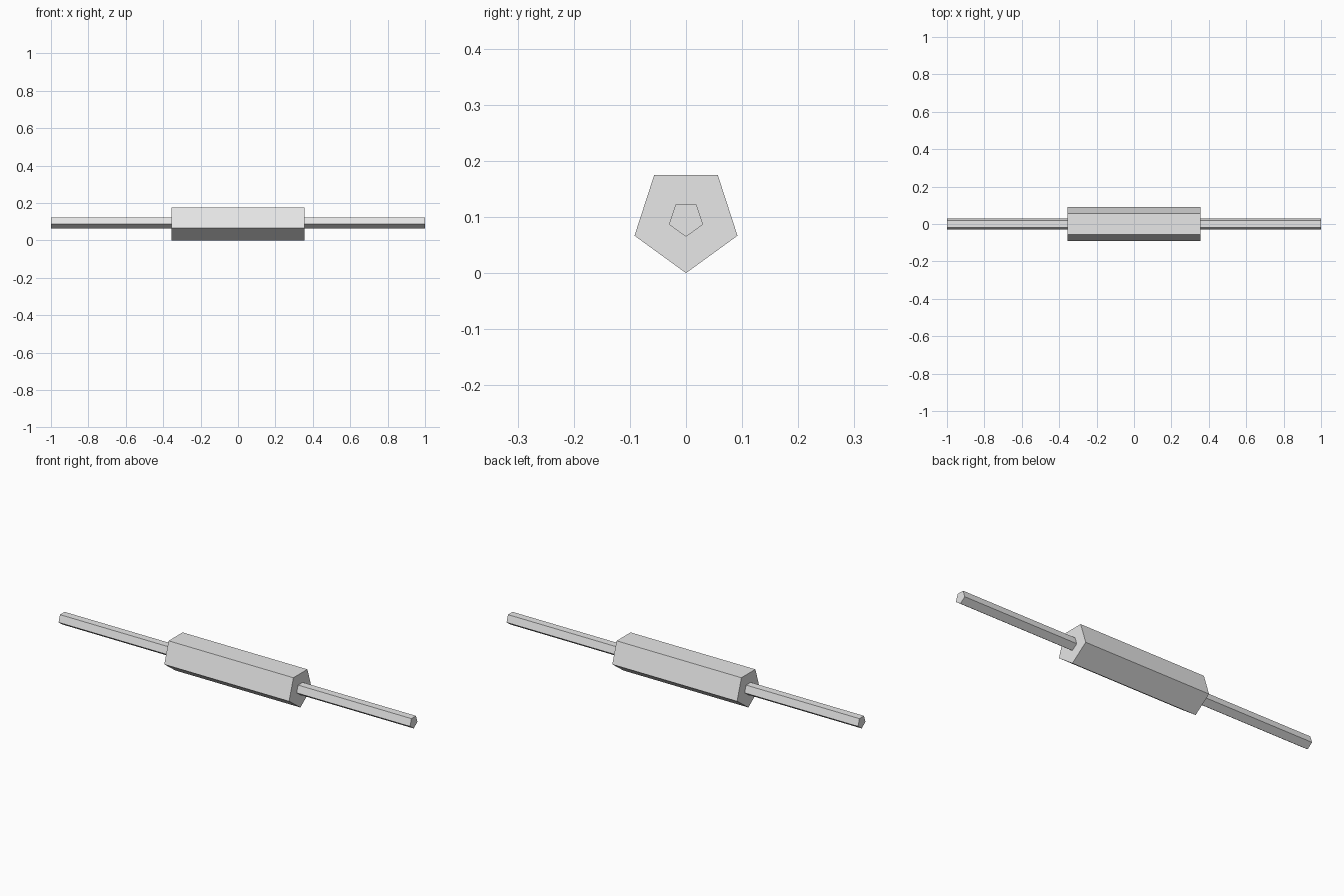
import bpy, bmesh, math

cube = bpy.data.objects.get("Cube")
if cube:
    bpy.data.objects.remove(cube, do_unlink=True)

SIDES = 5
BODY_RADIUS = 0.0965
ROD_RADIUS = 0.0318
BODY_END = 0.355
AXIS_Z = BODY_RADIUS

grey = bpy.data.materials.new("light_grey")
grey.use_nodes = True
colour = (0.8, 0.8, 0.8, 1)
grey.diffuse_color = colour
grey.node_tree.nodes["Principled BSDF"].inputs["Base Color"].default_value = colour


def prism(name, radius, x_start, x_end):
    """Five-sided bar along x with one edge pointing straight down."""
    bm = bmesh.new()
    ring = []
    for i in range(SIDES):
        a = math.tau * i / SIDES - math.pi / 2
        ring.append(bm.verts.new((x_start, radius * math.cos(a), AXIS_Z + radius * math.sin(a))))
    cap = bm.faces.new(ring)
    extruded = bmesh.ops.extrude_face_region(bm, geom=[cap], use_keep_orig=True)["geom"]
    moved = [v for v in extruded if isinstance(v, bmesh.types.BMVert)]
    bmesh.ops.translate(bm, verts=moved, vec=(x_end - x_start, 0, 0))
    bmesh.ops.recalc_face_normals(bm, faces=bm.faces)
    mesh = bpy.data.meshes.new(name)
    bm.to_mesh(mesh)
    bm.free()
    mesh.materials.append(grey)
    obj = bpy.data.objects.new(name, mesh)
    bpy.context.collection.objects.link(obj)
    return obj


# Thick central body
prism("body", BODY_RADIUS, -BODY_END, BODY_END)

# Thin rod on each end
for name, side in (("left_rod", 1), ("right_rod", -1)):
    prism(name, ROD_RADIUS, side * BODY_END, side)
